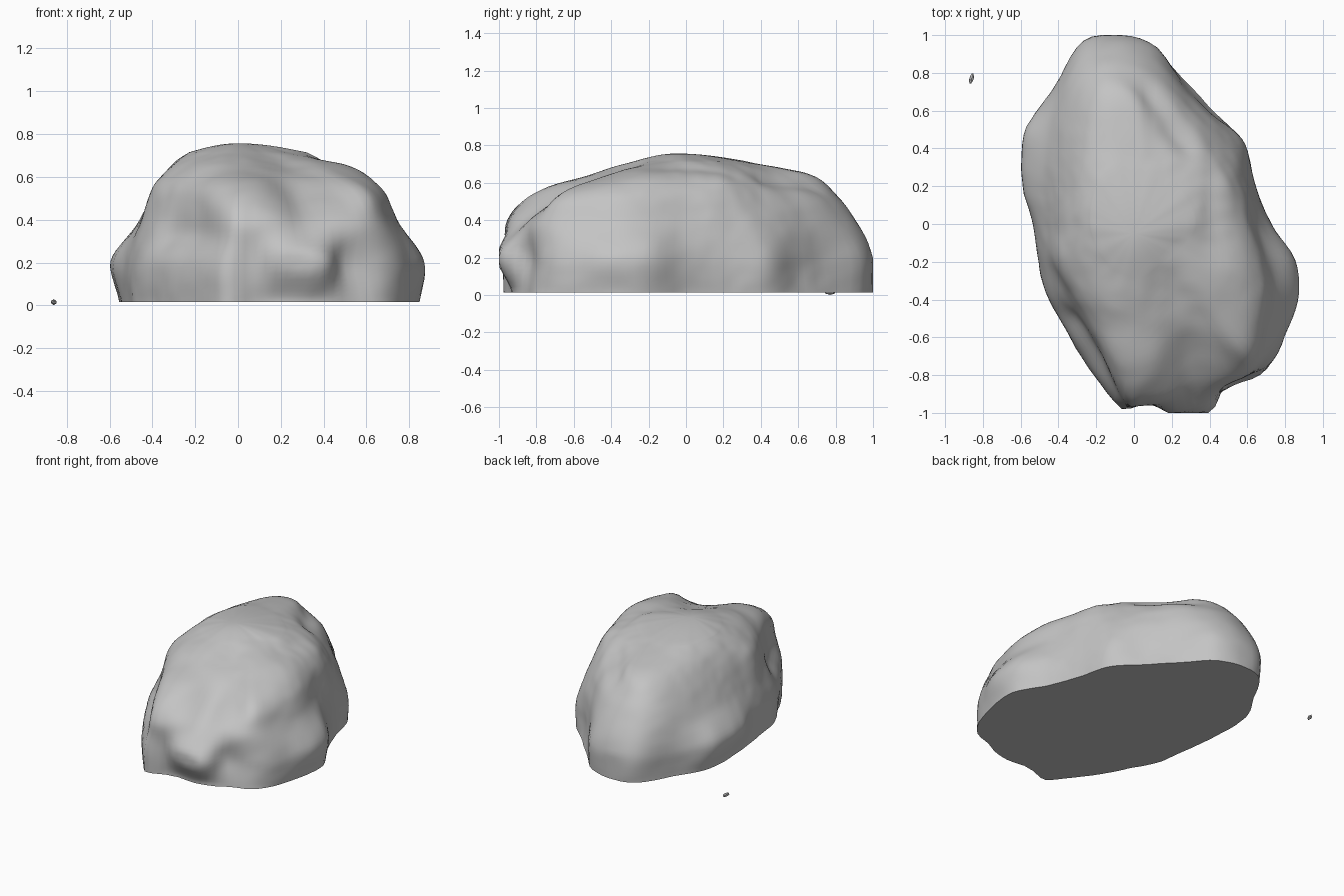
import bpy, bmesh, math
from mathutils import Vector, noise
from mathutils.geometry import intersect_point_line

cube = bpy.data.objects.get("Cube")
if cube:
    bpy.data.objects.remove(cube, do_unlink=True)

stone = bpy.data.materials.new("grey stone")
stone.use_nodes = True
stone.diffuse_color = (0.55, 0.55, 0.55, 1)
bsdf = stone.node_tree.nodes["Principled BSDF"]
bsdf.inputs["Base Color"].default_value = stone.diffuse_color
bsdf.inputs["Roughness"].default_value = 0.9

CENTRE = Vector((0.08, 0))
SEGMENTS = 128
STEPS = 8
FLOOR = 0.015

# Horizontal outlines of the boulder, from the ground up
foot = [(.72, 0), (.64, .2), (.57, .45), (.39, .65), (.22, .82), (.09, .95),
        (-.1, 1), (-.28, .95), (-.42, .72), (-.53, .5), (-.54, .2), (-.51, -.1),
        (-.46, -.36), (-.27, -.7), (-.08, -.96), (0, -.97), (.08, -.95),
        (.22, -.98), (.4, -.97), (.52, -.87), (.7, -.78), (.8, -.55), (.84, -.25)]
waist = [(.65, 0), (.59, .22), (.5, .41), (.3, .64), (.11, .83), (-.1, .91),
         (-.28, .84), (-.4, .6), (-.45, .3), (-.45, 0), (-.42, -.26),
         (-.22, -.62), (-.06, -.93), (.06, -.95), (.2, -.92), (.32, -.86),
         (.46, -.83), (.62, -.77), (.7, -.6), (.74, -.3)]
shoulder = [(.6, 0), (.53, .22), (.38, .42), (.14, .68), (-.1, .79),
            (-.26, .7), (-.35, .4), (-.39, 0), (-.38, -.24), (-.22, -.52),
            (-.06, -.77), (.09, -.78), (.26, -.63), (.42, -.62), (.58, -.64),
            (.67, -.32)]
brow = [(.48, 0), (.44, .2), (.28, .35), (.1, .52), (0, .63), (-.17, .61),
        (-.28, .3), (-.31, 0), (-.28, -.2), (-.15, -.42), (.03, -.49),
        (.22, -.38), (.4, -.39), (.52, -.25)]
crown = [(.32, 0), (.24, .18), (.05, .3), (-.15, .27), (-.23, 0), (-.12, -.22),
         (.03, -.27), (.2, -.14)]
LEVELS = [(FLOOR, foot), (.2, foot), (.4, waist), (.55, shoulder),
          (.65, brow), (.715, crown)]

# Hollows and bulges: start, end, radius, inward depth
DENTS = [((-.33, -.52, .33), (-.05, -.9, .32), .08, .03),
         ((.55, -.85, .19), (.6, -.8, .17), .13, .05),
         ((.2, -.97, .02), (.4, -.97, .02), .09, .055),
         ((.2, -.98, .22), (.38, -.98, .22), .08, -.035),
         ((.3, -.85, .38), (.3, -.68, .52), .09, .02),
         ((.45, .6, .16), (.32, .72, .16), .16, .035),
         ((.08, .68, .58), (.28, .42, .63), .07, .025),
         ((.42, -.1, .69), (.42, .25, .66), .07, .015),
         ((-.56, .18, .2), (-.55, .44, .2), .14, -.05),
         ((.84, -.4, .2), (.84, -.2, .22), .14, -.03)]


def spline(a, b, c, d, t):
    """Catmull-Rom point between b and c."""
    return 0.5 * (2 * b + (c - a) * t + (2 * a - 5 * b + 4 * c - d) * t ** 2
                  + (3 * b - a - 3 * c + d) * t ** 3)


def radii(outline):
    """Distance from the centre to a smooth outline, at even angles."""
    pts = [Vector(p) - CENTRE for p in outline]
    n = len(pts)
    polar = []
    for i in range(n):
        quad = [pts[(i + k) % n] for k in (-1, 0, 1, 2)]
        for s in range(STEPS):
            p = spline(*quad, s / STEPS)
            polar.append((math.atan2(p.y, p.x) % math.tau, p.length))
    polar.sort()
    first, last = polar[0], polar[-1]
    polar = ([(last[0] - math.tau, last[1])] + polar
             + [(first[0] + math.tau, first[1])])
    result, k = [], 0
    for i in range(SEGMENTS):
        angle = math.tau * i / SEGMENTS
        while polar[k + 1][0] < angle:
            k += 1
        (a0, r0), (a1, r1) = polar[k], polar[k + 1]
        result.append(r0 + (r1 - r0) * (angle - a0) / max(a1 - a0, 1e-6))
    return result


def weather(p):
    """Press in the hollows and roughen the surface."""
    inward = (Vector((.1, p.y * .6, p.z * .6)) - p).normalized()
    shift = 0.008 * noise.noise(p * 5) + 0.003 * noise.noise(p * 13)
    for start, end, radius, depth in DENTS:
        a, b = Vector(start), Vector(end)
        t = intersect_point_line(p, a, b)[1]
        near = a.lerp(b, min(max(t, 0), 1))
        shift += depth * math.exp(-((p - near).length / radius) ** 2)
    q = p + inward * shift
    q.z = FLOOR if p.z <= FLOOR else max(q.z, FLOOR)
    q.y = min(max(q.y, -1), 1)
    return q


def finish(bm, name, angle):
    bmesh.ops.recalc_face_normals(bm, faces=bm.faces)
    mesh = bpy.data.meshes.new(name)
    bm.to_mesh(mesh)
    bm.free()
    mesh.materials.append(stone)
    obj = bpy.data.objects.new(name, mesh)
    bpy.context.collection.objects.link(obj)
    bpy.ops.object.select_all(action="DESELECT")
    obj.select_set(True)
    bpy.context.view_layer.objects.active = obj
    bpy.ops.object.shade_smooth_by_angle(angle=math.radians(angle))
    return obj


# Boulder: outlines blended upwards into rings, closed by a flat base
bm = bmesh.new()
heights = [z for z, _ in LEVELS]
tables = [radii(outline) for _, outline in LEVELS]
rings = []
top = len(LEVELS) - 1
for j in range(top):
    ids = [max(j - 1, 0), j, j + 1, min(j + 2, top)]
    for s in range(STEPS + (j == top - 1)):
        t = s / STEPS
        z = spline(*[heights[k] for k in ids], t)
        ring = []
        for i in range(SEGMENTS):
            r = spline(*[tables[k][i] for k in ids], t)
            a = math.tau * i / SEGMENTS
            p = Vector((CENTRE.x + r * math.cos(a), r * math.sin(a), z))
            ring.append(bm.verts.new(weather(p)))
        rings.append(ring)

# Crown: rings shrinking to a gently domed peak
peak = Vector((0, -.05, .757))
rim = [v.co.copy() for v in rings[-1]]
for s in range(1, STEPS):
    t = s / STEPS
    ring = []
    for co in rim:
        p = co.lerp(peak, t)
        p.z = co.z + (peak.z - co.z) * math.sin(t * math.pi / 2)
        ring.append(bm.verts.new(p))
    rings.append(ring)
tip = bm.verts.new(peak)

for low, high in zip(rings, rings[1:]):
    for i in range(SEGMENTS):
        k = (i + 1) % SEGMENTS
        bm.faces.new((low[i], low[k], high[k], high[i]))
for i in range(SEGMENTS):
    bm.faces.new((rings[-1][i], rings[-1][(i + 1) % SEGMENTS], tip))
bm.faces.new(rings[0][::-1])
finish(bm, "boulder", 50)

# Pebble: a small chip lying beside the boulder
bm = bmesh.new()
bmesh.ops.create_icosphere(bm, subdivisions=1, radius=1)
for v in bm.verts:
    v.co *= 1 + 0.2 * noise.noise(v.co * 2)
    v.co = Vector((v.co.x * .013 + v.co.y * .006, v.co.y * .03, v.co.z * .014))
pebble = finish(bm, "pebble", 20)
pebble.location = (-.86, .77, .015)
